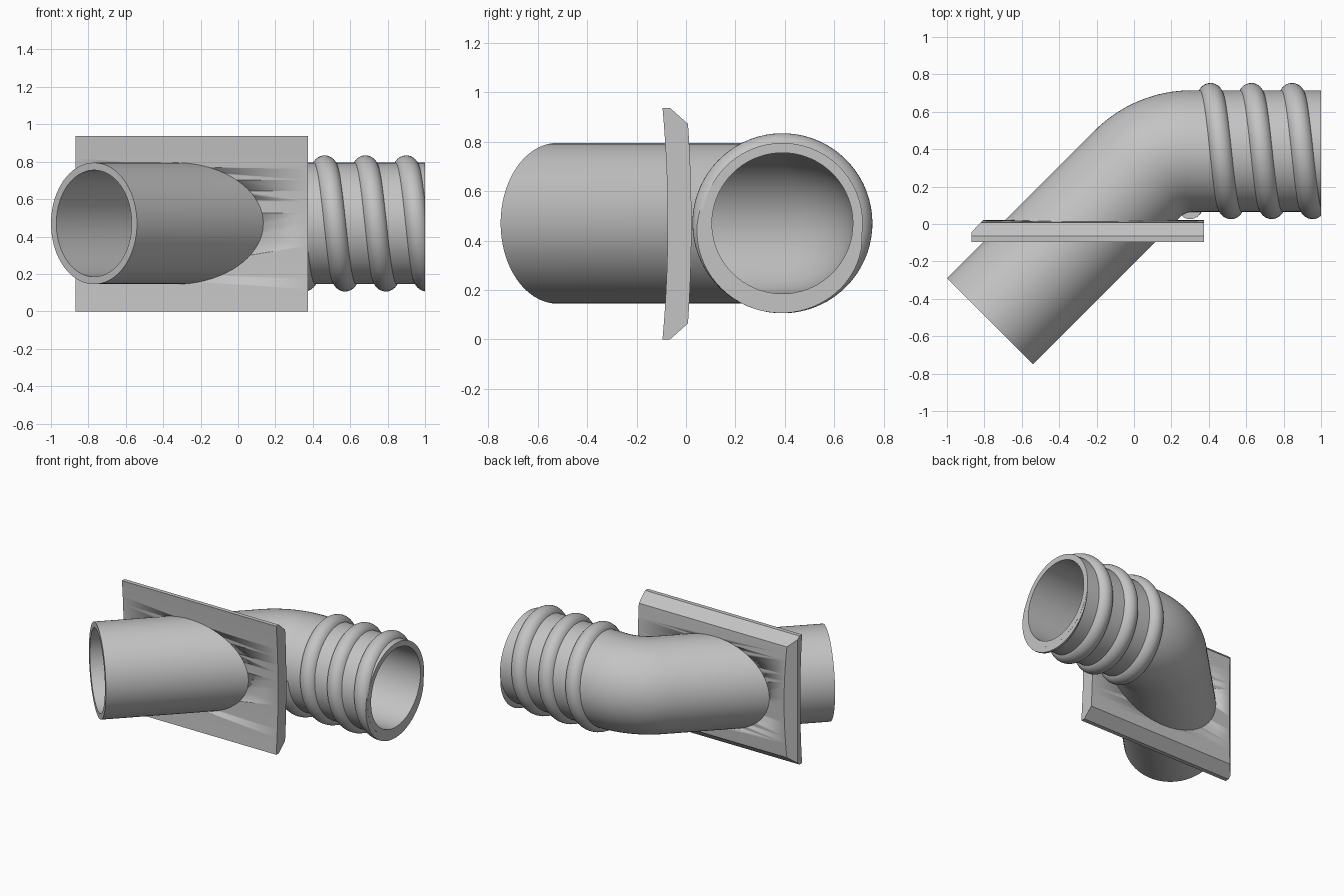
import bpy, bmesh
from math import pi, sin, cos, tan, radians
from mathutils import Vector

if "Cube" in bpy.data.objects:
    bpy.data.objects.remove(bpy.data.objects["Cube"], do_unlink=True)

AXIS_Y, AXIS_Z = 0.39, 0.47      # axis of the straight pipe end
OUTER, INNER = 0.325, 0.285      # pipe radii
BEND = 0.41                      # bend radius of the centre line
SEG = 72

grey = bpy.data.materials.new("plain_grey")
grey.use_nodes = True
grey.diffuse_color = (0.55, 0.55, 0.55, 1)
grey.node_tree.nodes["Principled BSDF"].inputs["Base Color"].default_value = grey.diffuse_color


def finish(bm, name):
    """Turn a bmesh into a smooth-shaded object with sharp edges kept."""
    bmesh.ops.recalc_face_normals(bm, faces=bm.faces)
    mesh = bpy.data.meshes.new(name)
    bm.to_mesh(mesh)
    bm.free()
    mesh.materials.append(grey)
    obj = bpy.data.objects.new(name, mesh)
    bpy.context.collection.objects.link(obj)
    bpy.ops.object.select_all(action='DESELECT')
    obj.select_set(True)
    bpy.context.view_layer.objects.active = obj
    bpy.ops.object.shade_smooth_by_angle(angle=radians(30))
    return obj


def loft(bm, rings, closed=False):
    """Bridge rings of points; either join last to first or cap both ends."""
    loops = [[bm.verts.new(p) for p in ring] for ring in rings]
    pairs = list(zip(loops, loops[1:]))
    if closed:
        pairs.append((loops[-1], loops[0]))
    for a, b in pairs:
        n = len(a)
        for i in range(n):
            j = (i + 1) % n
            bm.faces.new((a[i], a[j], b[j], b[i]))
    if not closed:
        bm.faces.new(loops[0])
        bm.faces.new(loops[-1])


def slice_off(bm, point, normal):
    """Remove everything beyond a plane and close the cut."""
    cut = bmesh.ops.bisect_plane(bm, geom=bm.verts[:] + bm.edges[:] + bm.faces[:],
                                 plane_co=point, plane_no=normal, clear_outer=True)
    edges = [e for e in cut["geom_cut"] if isinstance(e, bmesh.types.BMEdge)]
    bmesh.ops.triangle_fill(bm, edges=edges, use_beauty=True)


def ring(centre, angle, radius):
    """Circle whose in-plane sideways direction is given by angle."""
    side = Vector((cos(angle), sin(angle), 0))
    up = Vector((0, 0, 1))
    return [centre + radius * (cos(t) * side + sin(t) * up)
            for t in (2 * pi * i / SEG for i in range(SEG))]


# Centre line: slanted straight, 45 degree bend, straight
slant_end = Vector((-0.77, -0.52, AXIS_Z))
bend_x = 0.14 + BEND * tan(pi / 8)
bend_centre = Vector((bend_x, AXIS_Y - BEND, AXIS_Z))
path = [(slant_end, 3 * pi / 4)]
for k in range(17):
    a = 3 * pi / 4 - k * pi / 64
    path.append((bend_centre + BEND * Vector((cos(a), sin(a), 0)), a))
path.append((Vector((1, AXIS_Y, AXIS_Z)), pi / 2))

# Hollow bent pipe
bm = bmesh.new()
loft(bm, [ring(p, a, OUTER) for p, a in path] +
     [ring(p, a, INNER) for p, a in reversed(path)], closed=True)
finish(bm, "bent_pipe")

# Spiral rib around the straight end, trimmed flush with the opening
PITCH, RIB, BASE, TURNS = 0.218, 0.063, 0.301, 3.7
bm = bmesh.new()
steps = int(TURNS * SEG)
rib_rings = []
for s in range(steps + 1):
    phi = 2 * pi * TURNS * s / steps
    x = 0.3 + PITCH * phi / (2 * pi)
    section = []
    for k in range(17):
        t = pi * k / 16
        r = BASE + RIB * sin(t)
        section.append((x - RIB * cos(t), AXIS_Y - r * cos(phi), AXIS_Z - r * sin(phi)))
    rib_rings.append(section)
loft(bm, rib_rings)
slice_off(bm, (0.9995, 0, 0), (1, 0, 0))
finish(bm, "spiral_rib")

# Gently curved flange plate with bevelled top, bottom and right edge
HEIGHT = 0.937


def bow(y_edge, y_mid, z_low):
    """Shallow arc between z_low and its mirror height."""
    pts = []
    for k in range(17):
        u = -1 + k / 8
        pts.append((y_mid + (y_edge - y_mid) * u * u,
                    HEIGHT / 2 + u * (HEIGHT / 2 - z_low)))
    return pts


profile = bow(-0.095, -0.074, 0)[::-1] + [(-0.065, 0)] + bow(0.008, 0.022, 0.065) + [(-0.065, HEIGHT)]
bm = bmesh.new()
loft(bm, [[(x, y, z) for y, z in profile] for x in (-0.87, 0.375)])
slice_off(bm, (-0.87, -0.045, 0), (-1, 0.95, 0))
plate = finish(bm, "flange_plate")

# Clear the pipe bore through the plate
bm = bmesh.new()
along = Vector((1, 1, 0)).normalized()
loft(bm, [ring(slant_end + along * d, 3 * pi / 4, (OUTER + INNER) / 2) for d in (0.05, 1.4)])
cutter = finish(bm, "bore_cutter")
cutter.hide_render = True
mod = plate.modifiers.new("bore", 'BOOLEAN')
mod.operation = 'DIFFERENCE'
mod.solver = 'EXACT'
mod.object = cutter
bpy.ops.object.select_all(action='DESELECT')
plate.select_set(True)
bpy.context.view_layer.objects.active = plate
bpy.ops.object.modifier_apply(modifier=mod.name)
bpy.data.objects.remove(cutter, do_unlink=True)
